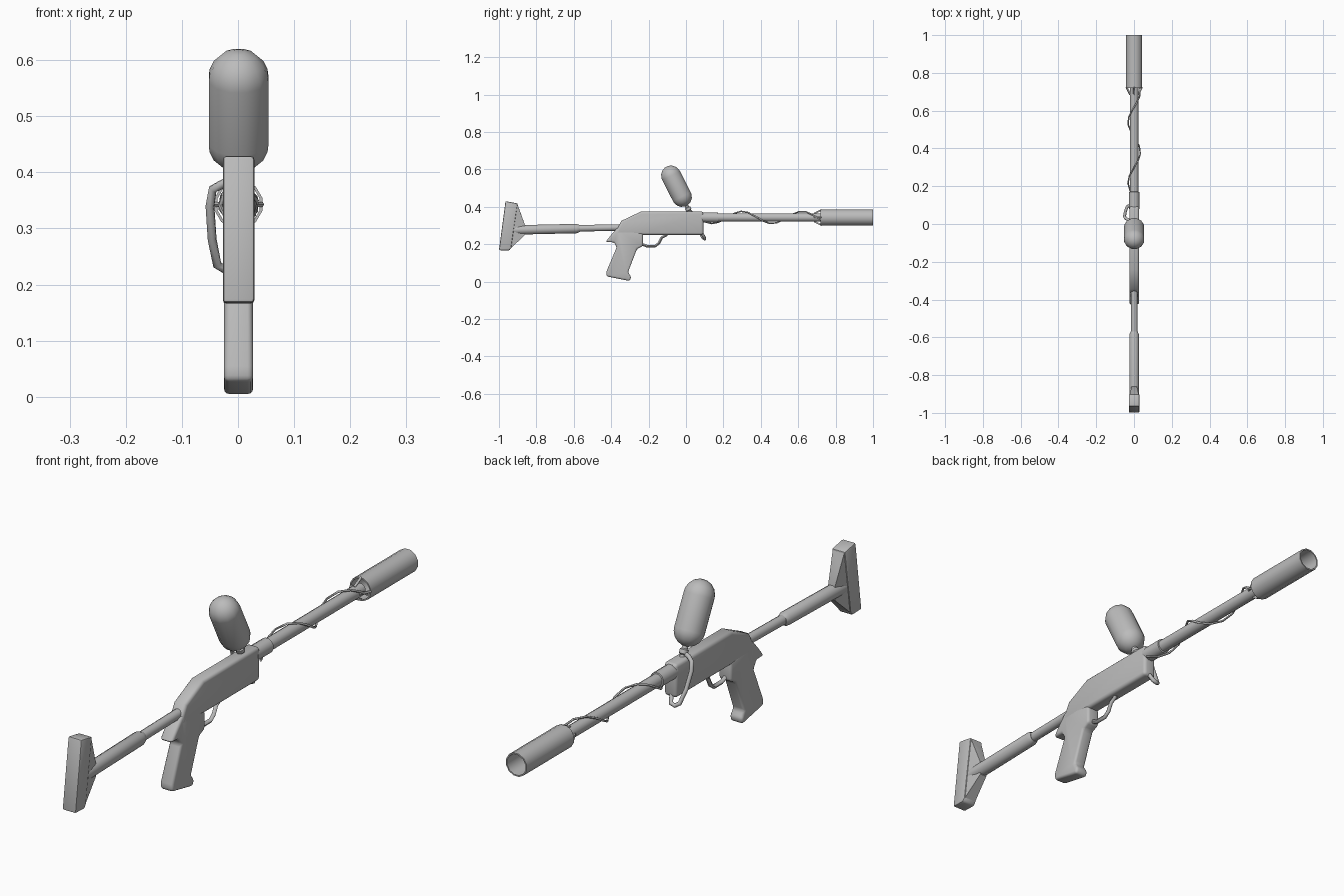
import bpy, bmesh, math
from mathutils import Vector

cube = bpy.data.objects.get("Cube")
if cube:
    bpy.data.objects.remove(cube, do_unlink=True)

CX = 0.001      # lateral centre line
BZ = 0.343      # barrel axis height

grey = bpy.data.materials.new("plain grey")
grey.use_nodes = True
grey.diffuse_color = (0.5, 0.5, 0.5, 1)
grey.node_tree.nodes["Principled BSDF"].inputs["Base Color"].default_value = (0.5, 0.5, 0.5, 1)


def finish(name, bm, bevel=0, segments=2, angle=35):
    bmesh.ops.recalc_face_normals(bm, faces=bm.faces[:])
    mesh = bpy.data.meshes.new(name)
    bm.to_mesh(mesh)
    bm.free()
    obj = bpy.data.objects.new(name, mesh)
    bpy.context.collection.objects.link(obj)
    mesh.materials.append(grey)
    bpy.ops.object.select_all(action='DESELECT')
    obj.select_set(True)
    bpy.context.view_layer.objects.active = obj
    if bevel:
        mod = obj.modifiers.new("rounded edges", 'BEVEL')
        mod.width, mod.segments, mod.limit_method = bevel, segments, 'ANGLE'
        mod.angle_limit = math.radians(40)
        bpy.ops.object.modifier_apply(modifier=mod.name)
    bpy.ops.object.shade_smooth_by_angle(angle=math.radians(angle))
    return obj


def side_profile(name, points, half_width, bevel, segments=2):
    """Extrude a (y, z) outline across x."""
    bm = bmesh.new()
    face = bm.faces.new([bm.verts.new((CX - half_width, y, z)) for y, z in points])
    moved = bmesh.ops.extrude_face_region(bm, geom=[face])["geom"]
    bmesh.ops.translate(bm, vec=(2 * half_width, 0, 0),
                        verts=[v for v in moved if isinstance(v, bmesh.types.BMVert)])
    return finish(name, bm, bevel, segments)


def lathe(name, start, end, profile, sides=12, closed=False):
    """Revolve (distance, radius) pairs about the line from start to end."""
    start = Vector(start)
    axis = (Vector(end) - start).normalized()
    u = Vector((1, 0, 0))
    v = axis.cross(u)
    bm = bmesh.new()
    rings = []
    for d, r in profile:
        angles = [math.tau * (i + 0.5) / sides for i in range(sides)]
        rings.append([bm.verts.new(start + axis * d + r * (u * math.cos(a) + v * math.sin(a)))
                      for a in angles])
    pairs = list(zip(rings, rings[1:]))
    if closed:
        pairs.append((rings[-1], rings[0]))
    else:
        bm.faces.new(rings[0])
        bm.faces.new(rings[-1])
    for a, b in pairs:
        for i in range(sides):
            j = (i + 1) % sides
            bm.faces.new((a[i], a[j], b[j], b[i]))
    return finish(name, bm, angle=40)


def tube(name, points, radius, resolution=1):
    """Round wire following a path."""
    curve = bpy.data.curves.new(name, 'CURVE')
    curve.dimensions = '3D'
    curve.bevel_depth, curve.bevel_resolution, curve.use_fill_caps = radius, resolution, True
    path = curve.splines.new('POLY')
    path.points.add(len(points) - 1)
    for p, co in zip(path.points, points):
        p.co = (*co, 1)
    obj = bpy.data.objects.new(name, curve)
    bpy.context.collection.objects.link(obj)
    mesh = bpy.data.meshes.new_from_object(obj.evaluated_get(bpy.context.evaluated_depsgraph_get()))
    bpy.data.objects.remove(obj)
    bm = bmesh.new()
    bm.from_mesh(mesh)
    return finish(name, bm, angle=60)


# Receiver and pistol grip
side_profile("receiver", [(-0.23, 0.25), (0.093, 0.25), (0.093, 0.375), (-0.24, 0.375),
                          (-0.345, 0.325), (-0.37, 0.28), (-0.38, 0.25)], 0.026, 0.012, 3)
side_profile("grip", [(-0.23, 0.26), (-0.23, 0.19), (-0.262, 0.175), (-0.31, 0.05),
                      (-0.293, 0.025), (-0.30, 0.003), (-0.425, 0.028), (-0.425, 0.055),
                      (-0.37, 0.185), (-0.385, 0.21), (-0.43, 0.212), (-0.40, 0.25),
                      (-0.365, 0.29)], 0.026, 0.010, 3)

# Trigger guard
tube("trigger_guard", [(CX, y, z) for y, z in
                       [(-0.235, 0.20), (-0.21, 0.19), (-0.165, 0.19), (-0.145, 0.205),
                        (-0.13, 0.235), (-0.10, 0.252)]], 0.008)

# Buttstock
lathe("stock_tube", (CX, -0.92, 0.276), (CX, -0.57, 0.284),
      [(0, 0.026), (0.335, 0.026), (0.352, 0.019)])
lathe("stock_rod", (CX, -0.58, 0.285), (CX, -0.30, 0.290), [(0, 0.018), (0.28, 0.018)])
side_profile("butt_plate", [(-0.965, 0.43), (-0.90, 0.418), (-0.935, 0.18), (-0.945, 0.166),
                            (-1.0, 0.168)], 0.028, 0.006)
bm = bmesh.new()
for y, z, w in [(-0.902, 0.415, 0.024), (-0.935, 0.18, 0.024), (-0.885, 0.37, 0.016),
                (-0.86, 0.30, 0.014), (-0.86, 0.25, 0.014)]:
    for s in (-1, 1):
        bm.verts.new((CX + s * w, y, z))
bmesh.ops.convex_hull(bm, input=bm.verts[:])
finish("butt_gusset", bm)

# Barrel and open muzzle sleeve
lathe("barrel", (CX, 0.08, BZ), (CX, 1, BZ),
      [(0, 0.028), (0.09, 0.028), (0.091, 0.023), (0.64, 0.023)])
lathe("muzzle_sleeve", (CX, 0.72, BZ), (CX, 1, BZ),
      [(0, 0.044), (0.28, 0.044), (0.28, 0.039), (0, 0.039)], closed=True)
for i in range(4):
    dx, dz = math.cos(i * math.pi / 2), math.sin(i * math.pi / 2)
    tube("sleeve_strut", [(CX + r * dx, y, BZ + r * dz)
                          for r, y in [(0.021, 0.685), (0.041, 0.725)]], 0.005)

# Wire wound about the barrel
turns = []
for i in range(17):
    y = 0.10 + 0.62 * i / 16
    a = math.tau * (y - 0.30) / 0.32
    turns.append((CX + 0.033 * math.sin(a), y, BZ + 0.033 * math.cos(a)))
tube("barrel_wire", turns, 0.004)

# Tilted gas canister with domed ends and neck
bottom, top = (CX, 0.003, 0.405), (CX, -0.103, 0.612)
R, L = 0.055, 0.236
dome = [(R - R * math.cos(t), R * math.sin(t))
        for t in [math.radians(d) for d in (12, 34, 56, 76, 90)]]
lathe("canister", bottom, top, dome + [(L - d, r) for d, r in reversed(dome)])
lathe("canister_neck", (CX, 0.022, 0.368), bottom,
      [(0, 0.010), (0.012, 0.010), (0.016, 0.016), (0.030, 0.016), (0.034, 0.011), (0.05, 0.011)])

# Gas hose from the neck round the side to the underside of the receiver
tube("gas_hose", [(0, 0.012, 0.386), (-0.026, 0.02, 0.38), (-0.045, 0.03, 0.37),
                  (-0.05, 0.04, 0.34), (-0.046, 0.065, 0.28), (-0.037, 0.09, 0.235),
                  (-0.024, 0.1, 0.227), (-0.008, 0.1, 0.232), (0, 0.085, 0.26)], 0.008, 2)
